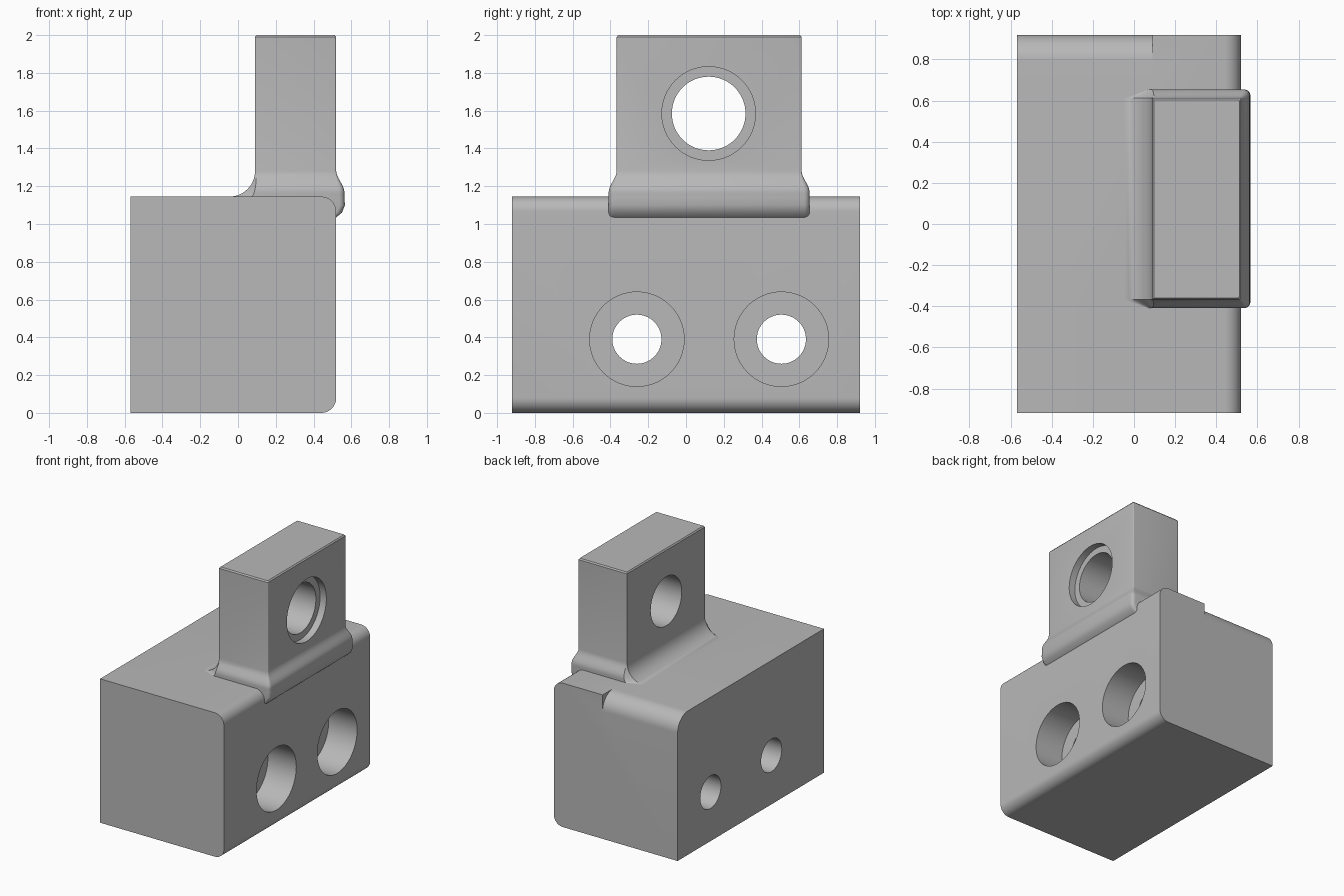
import bpy, bmesh, math

cube = bpy.data.objects.get("Cube")
if cube:
    bpy.data.objects.remove(cube, do_unlink=True)

grey = bpy.data.materials.new("plain_grey")
grey.use_nodes = True
grey.diffuse_color = (0.48, 0.48, 0.48, 1)
grey.node_tree.nodes["Principled BSDF"].inputs["Base Color"].default_value = (0.48, 0.48, 0.48, 1)


def arc(cx, cy, r, start, end, n=12):
    angles = [math.radians(start + (end - start) * i / n) for i in range(n + 1)]
    return [(cx + r * math.cos(a), cy + r * math.sin(a)) for a in angles]


def loft(name, rings):
    """Skin a stack of equal rings and cap both ends."""
    bm = bmesh.new()
    rows = [[bm.verts.new(p) for p in ring] for ring in rings]
    n = len(rows[0])
    for a, b in zip(rows, rows[1:]):
        for i in range(n):
            j = (i + 1) % n
            bm.faces.new((a[i], a[j], b[j], b[i]))
    bm.faces.new(rows[0])
    bm.faces.new(rows[-1])
    bmesh.ops.recalc_face_normals(bm, faces=bm.faces)
    mesh = bpy.data.meshes.new(name)
    bm.to_mesh(mesh)
    bm.free()
    mesh.materials.append(grey)
    obj = bpy.data.objects.new(name, mesh)
    bpy.context.collection.objects.link(obj)
    return obj


def extrude_x(name, outline, x0, x1):
    return loft(name, [[(x, y, z) for y, z in outline] for x in (x0, x1)])


def select(obj):
    bpy.ops.object.select_all(action='DESELECT')
    obj.select_set(True)
    bpy.context.view_layer.objects.active = obj


def cut(target, cutter):
    cutter.hide_render = True
    mod = target.modifiers.new("cut", 'BOOLEAN')
    mod.operation = 'DIFFERENCE'
    mod.solver = 'EXACT'
    mod.object = cutter
    select(target)
    bpy.ops.object.modifier_apply(modifier=mod.name)
    bpy.data.objects.remove(cutter, do_unlink=True)


def bore(target, y, z, r, x0, x1):
    cut(target, extrude_x("bore_cutter", arc(y, z, r, 0, 360, 64)[:-1], x0, x1))


# Base block, rounded along both edges of the bolt side
R, TOP, SIDE = 0.08, 1.145, 0.52
outline = [(-0.57, 0)] + arc(SIDE - R, R, R, -90, 0) + arc(SIDE - R, TOP - R, R, 0, 90) + [(-0.57, TOP)]
base = loft("base_block", [[(x, y, z) for x, z in outline] for y in (-0.92, 0.92)])

# Rounded relief along part of the rear top edge
relief = arc(0.79, TOP - 0.13, 0.13, 90, 0) + [(1, TOP - 0.13), (1, 1.3), (0.79, 1.3)]
cut(base, extrude_x("relief_cutter", relief, -0.7, 0.09))

# Counterbored bolt holes
for y in (-0.26, 0.505):
    bore(base, y, 0.39, 0.13, -0.8, 0.8)
    bore(base, y, 0.39, 0.25, SIDE - 0.25, 0.8)

# Upright lug with flared foot, lofted upwards
Y0, Y1 = -0.367, 0.612


def lug_ring(z, x0, x1, flare, inset=0):
    """Plan outline: flare widens the sides, inset shrinks the top edge."""
    lo, hi = Y0 - flare + inset, Y1 + flare - inset
    x0, x1 = x0 + inset, x1 - inset
    shoulder = x0 + 0.8 * (0.1 - x0) if x0 < 0.09 else x0 + 0.01
    c = 0.008 + flare * 0.5
    plan = [(x0, Y0 + inset), (shoulder, lo)]
    plan += arc(x1 - c, lo + c, c, -90, 0, 4) + arc(x1 - c, hi - c, c, 0, 90, 4)
    plan += [(shoulder, hi), (x0, Y1 - inset)]
    return [(x, y, z) for x, y in plan]


rings = [lug_ring(1.035, -0.04, 0.52, 0.042), lug_ring(1.06, -0.04, 0.55, 0.042),
         lug_ring(1.1, -0.04, 0.566, 0.042)]
for i in range(11):
    a = math.radians(9 * i)
    z = TOP + 0.135 * (1 - math.cos(a))
    x0 = -0.045 + 0.135 * math.sin(a)
    t = min(1, max(0, (1.28 - z) / 0.11))
    ease = t * t * (3 - 2 * t)
    rings.append(lug_ring(z, x0, SIDE + 0.043 * ease, 0.042 * ease))
rings += [lug_ring(1.99, 0.09, SIDE, 0), lug_ring(2, 0.09, SIDE, 0, 0.008)]
lug = loft("upright_lug", rings)

# Pin hole with shallow counterbore
bore(lug, 0.12, 1.585, 0.195, -0.5, 0.8)
bore(lug, 0.12, 1.585, 0.248, SIDE - 0.055, 0.8)

for obj in (base, lug):
    select(obj)
    bpy.ops.object.shade_smooth_by_angle(angle=math.radians(30))
